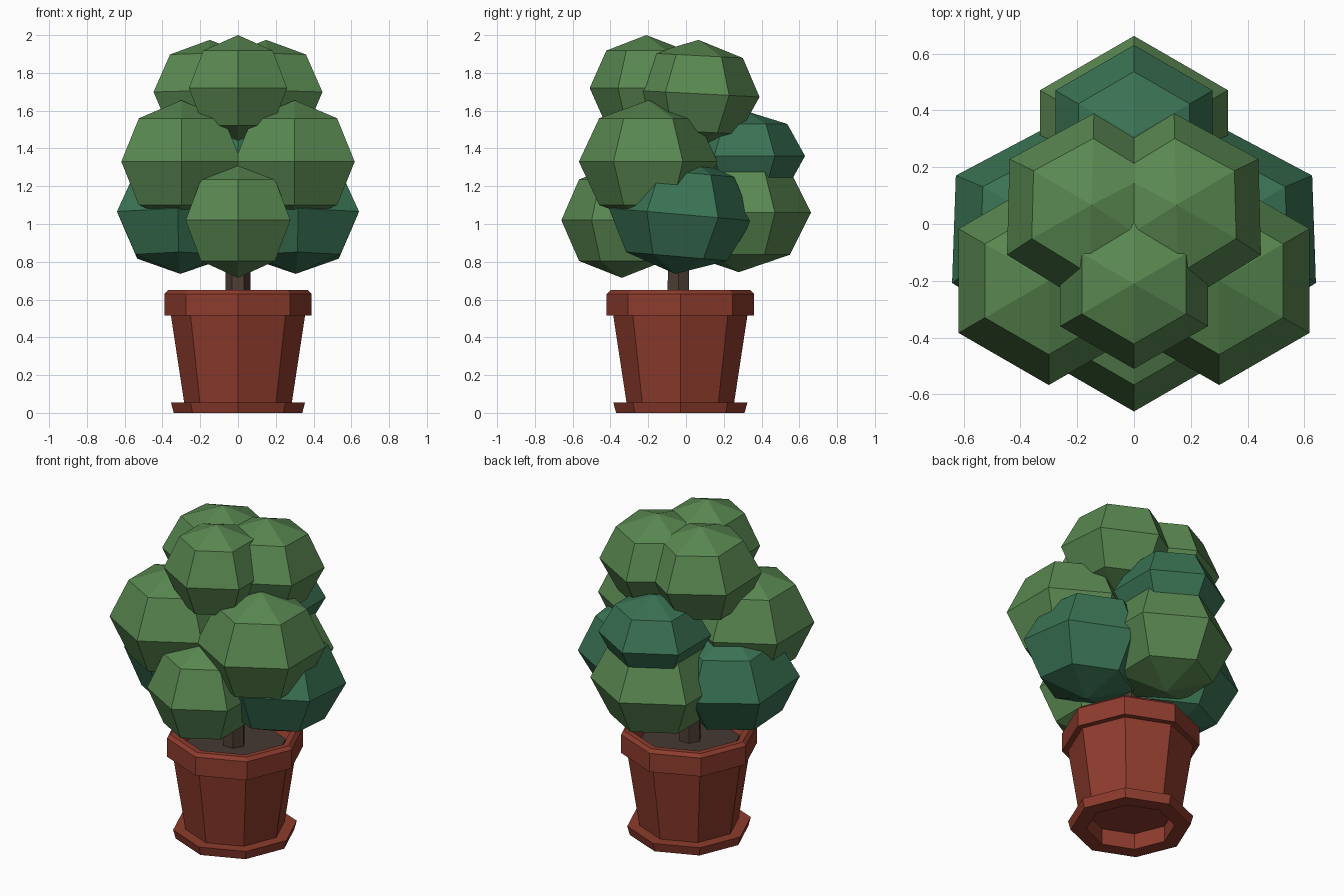
import bpy, bmesh
from math import sin, cos, pi, radians

if "Cube" in bpy.data.objects:
    bpy.data.objects.remove(bpy.data.objects["Cube"])


def material(name, rgb):
    m = bpy.data.materials.new(name)
    m.diffuse_color = (*rgb, 1)
    m.use_nodes = True
    m.node_tree.nodes["Principled BSDF"].inputs["Base Color"].default_value = m.diffuse_color
    return m


LEAF = material("leaf_green", (0.10, 0.245, 0.082))
DARK = material("leaf_dark_green", (0.042, 0.17, 0.089))
CLAY = material("terracotta", (0.27, 0.045, 0.026))
BARK = material("bark", (0.075, 0.048, 0.035))
SOIL = material("soil", (0.06, 0.042, 0.034))


def lathe(name, profile, sides, mat, loc, rot=(0, 0, 0), start=pi / 2):
    """Flat-faced solid of revolution from (radius, z) points; radius 0 is a pole."""
    bm = bmesh.new()
    rings = []
    for r, z in profile:
        if r < 1e-5:
            rings.append([bm.verts.new((0, 0, z))] * sides)
        else:
            angles = [start + 2 * pi * i / sides for i in range(sides)]
            rings.append([bm.verts.new((r * cos(a), r * sin(a), z)) for a in angles])
    for low, high in zip(rings, rings[1:]):
        for i in range(sides):
            j = (i + 1) % sides
            corners = list(dict.fromkeys((low[i], low[j], high[j], high[i])))
            bm.faces.new(corners)
    bmesh.ops.recalc_face_normals(bm, faces=bm.faces)
    mesh = bpy.data.meshes.new(name)
    bm.to_mesh(mesh)
    bm.free()
    mesh.materials.append(mat)
    ob = bpy.data.objects.new(name, mesh)
    ob.location = loc
    ob.rotation_euler = rot
    bpy.context.collection.objects.link(ob)
    return ob


def leaf_ball(name, loc, r, h, mat, tilt=0, yaw=0):
    """Six-sided, four-ring ball with a corner facing the front."""
    profile = [(r * sin(pi * k / 4), -h * cos(pi * k / 4)) for k in range(5)]
    lathe(name, profile, 6, mat, loc, (radians(tilt), 0, radians(yaw)))


# Pot with attached saucer, hollow foot and bevelled rim
POT_Y = -0.03
lathe("pot", [(0, 0.10), (0.25, 0.10), (0.25, 0), (0.34, 0), (0.355, 0.055),
              (0.285, 0.055), (0.355, 0.515), (0.39, 0.515), (0.39, 0.63),
              (0.37, 0.65), (0.335, 0.65), (0.285, 0.55), (0, 0.55)],
      8, CLAY, (0, POT_Y, 0))

# Soil and trunk
lathe("soil", [(0, 0.54), (0.295, 0.54), (0.29, 0.57), (0, 0.57)], 8, SOIL, (0, POT_Y, 0))
lathe("trunk", [(0, 0.55), (0.067, 0.55), (0.06, 1.2), (0, 1.2)], 6, BARK,
      (0, -0.04, 0), start=0)

# Foliage on the centre line
leaf_ball("foliage_top", (0, -0.21, 1.72), 0.30, 0.28, LEAF)
leaf_ball("foliage_front_low", (0, -0.34, 1.02), 0.32, 0.305, LEAF)
leaf_ball("foliage_back_low", (0, 0.28, 1.06), 0.382, 0.315, LEAF)
leaf_ball("foliage_back_mid", (0, 0.31, 1.36), 0.32, 0.24, DARK)

# Mirrored foliage pairs
for side, s in (("left", -1), ("right", 1)):
    leaf_ball(f"foliage_upper_{side}", (s * 0.15, 0.052, 1.69), 0.338, 0.285, LEAF, -3, s * 1.5)
    leaf_ball(f"foliage_mid_{side}", (s * 0.3, -0.2, 1.33), 0.367, 0.325, LEAF)
    leaf_ball(f"foliage_low_{side}", (s * 0.305, -0.03, 1.05), 0.38, 0.315, DARK, -5, s * 2)
